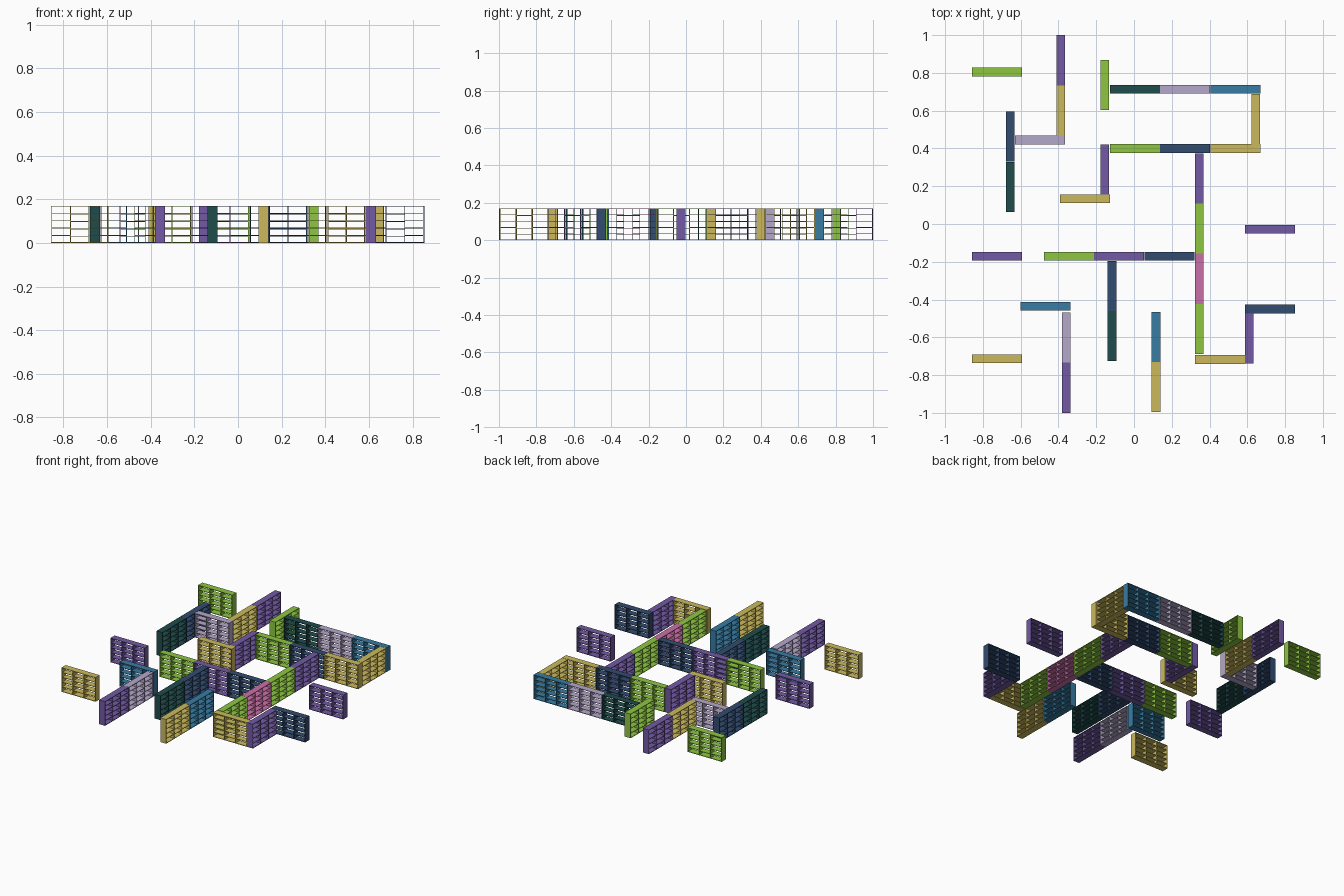
import bpy, bmesh, math
from mathutils import Matrix, Vector

if "Cube" in bpy.data.objects:
    bpy.data.objects.remove(bpy.data.objects["Cube"])

L, D, H = 0.265, 0.046, 0.17      # shelf unit length, depth, height
T = 0.004                         # board thickness
COLS, ROWS = 3, 5


def srgb(r, g, b):
    f = lambda c: c / 12.92 if c <= 0.04045 else ((c + 0.055) / 1.055) ** 2.4
    return tuple(f(v / 255) for v in (r, g, b)) + (1.0,)


PALETTE = {
    "purple": (114, 90, 164), "green": (142, 198, 66), "yellow": (203, 185, 92),
    "navy": (50, 76, 112), "dark_green": (32, 76, 76), "lavender": (180, 168, 202),
    "blue": (56, 124, 163), "pink": (202, 112, 168),
}


def add_box(bm, center, size):
    m = Matrix.Translation(center) @ Matrix.Diagonal(Vector(size)).to_4x4()
    bmesh.ops.create_cube(bm, size=1.0, matrix=m)


def shelf_mesh(name, rgb):
    """Open-backed bookcase: end panels, dividers, top, base and staggered shelves."""
    bm = bmesh.new()
    inner = L - 2 * T
    # end panels
    for s in (-1, 1):
        add_box(bm, (s * (L - T) / 2, 0, H / 2), (T, D, H))
    # top and base boards
    for z in (T / 2, H - T / 2):
        add_box(bm, (0, 0, z), (inner, D, T))
    # upright dividers
    w = inner / COLS
    for i in range(1, COLS):
        add_box(bm, (-inner / 2 + i * w, 0, H / 2), (T, D, H - 2 * T))
    # shelves, middle column set a little lower
    for c in range(COLS):
        drop = 0.004 if c == 1 else 0.0
        for r in range(1, ROWS):
            add_box(bm, (-inner / 2 + (c + 0.5) * w, 0, r * H / ROWS - drop),
                    (w - T * 0.9, D * 0.98, T * 0.8))
    me = bpy.data.meshes.new("bookcase_" + name)
    bm.to_mesh(me)
    bm.free()
    mat = bpy.data.materials.new(name)
    mat.diffuse_color = srgb(*rgb)
    mat.use_nodes = True
    mat.node_tree.nodes["Principled BSDF"].inputs["Base Color"].default_value = mat.diffuse_color
    me.materials.append(mat)
    return me


meshes = {n: shelf_mesh(n, c) for n, c in PALETTE.items()}
P = L + 0.001                     # pitch of units in a row


def row(x, y, colours, along_y=False):
    """Place a run of bookcases from the first centre, to +x or down -y."""
    for i, c in enumerate(colours.split()):
        ob = bpy.data.objects.new("bookcase_" + c, meshes[c])
        ob.location = (x, y - i * P, 0) if along_y else (x + i * P, y, 0)
        ob.rotation_euler.z = math.pi / 2 if along_y else 0
        bpy.context.collection.objects.link(ob)


# runs parallel to the front
row(-0.725, 0.805, "green")
row(-0.498, 0.445, "lavender")
row(0.005, 0.714, "dark_green lavender blue")
row(0.005, 0.400, "green navy yellow")
row(-0.260, 0.134, "yellow")
row(0.721, -0.027, "purple")
row(-0.725, -0.170, "purple")
row(-0.345, -0.170, "green purple navy")
row(-0.468, -0.435, "blue")
row(0.721, -0.450, "navy")
row(-0.725, -0.714, "yellow")
row(0.455, -0.717, "yellow")

# runs from back to front
row(-0.388, 0.867, "purple yellow", True)
row(-0.155, 0.737, "green", True)
row(-0.655, 0.463, "navy dark_green", True)
row(0.645, 0.557, "yellow", True)
row(-0.155, 0.288, "purple", True)
row(0.345, 0.242, "purple green pink green", True)
row(-0.116, -0.328, "navy dark_green", True)
row(-0.358, -0.601, "lavender purple", True)
row(0.116, -0.598, "blue yellow", True)
row(0.610, -0.607, "purple", True)
